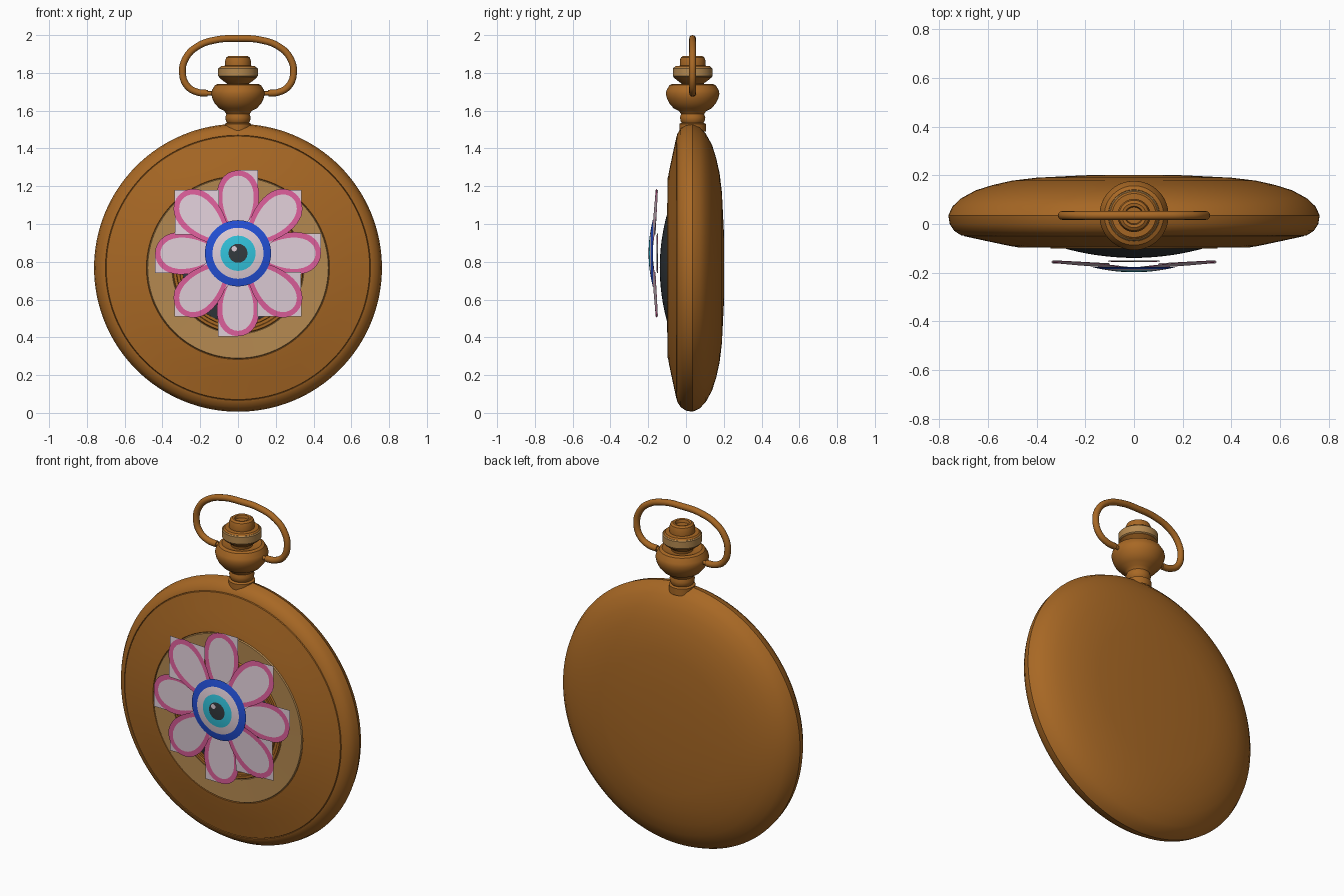
import bpy, bmesh, math
from mathutils import Matrix, Vector

cube = bpy.data.objects.get("Cube")
if cube:
    bpy.data.objects.remove(cube, do_unlink=True)


def material(name, r, g, b):
    m = bpy.data.materials.new(name)
    m.use_nodes = True
    m.diffuse_color = (r, g, b, 1)
    bsdf = m.node_tree.nodes["Principled BSDF"]
    bsdf.inputs["Base Color"].default_value = (r, g, b, 1)
    bsdf.inputs["Roughness"].default_value = 0.6
    return m


gold = material("bronze gold", 0.39, 0.138, 0.018)
pale_gold = material("pale gold", 0.46, 0.25, 0.08)
dark = material("dark glass", 0.034, 0.042, 0.048)
white = material("pinkish white", 0.75, 0.62, 0.69)
pink = material("pink", 0.73, 0.115, 0.33)
blue = material("royal blue", 0.017, 0.08, 0.68)
cyan = material("cyan", 0.032, 0.546, 0.716)


def finish(bm, name, mats, smooth=True):
    me = bpy.data.meshes.new(name)
    bm.to_mesh(me)
    bm.free()
    for m in mats:
        me.materials.append(m)
    if smooth:
        me.polygons.foreach_set("use_smooth", [True] * len(me.polygons))
        me.set_sharp_from_angle(angle=math.radians(32))
    ob = bpy.data.objects.new(name, me)
    bpy.context.collection.objects.link(ob)
    return ob


def lathe(name, profile, origin, axis, mats, rule=None, steps=96):
    """Spin (radius, position along axis) points around the y or z axis."""
    bm = bmesh.new()
    along = Vector((0, 1, 0)) if axis == "y" else Vector((0, 0, 1))
    origin = Vector(origin)
    vs = [bm.verts.new(origin + Vector((r, 0, 0)) + along * h) for r, h in profile]
    es = [bm.edges.new(pair) for pair in zip(vs, vs[1:])]
    bmesh.ops.spin(bm, geom=vs + es, cent=origin, axis=along,
                   angle=math.tau, steps=steps)
    bmesh.ops.remove_doubles(bm, verts=bm.verts, dist=1e-4)
    bmesh.ops.recalc_face_normals(bm, faces=bm.faces)
    # Open front dishes must face -y
    if axis == "y" and profile[0][1] < 0:
        if sum(f.normal.y * f.calc_area() for f in bm.faces) > 0:
            bmesh.ops.reverse_faces(bm, faces=bm.faces)
    if rule:
        for f in bm.faces:
            f.material_index = rule((f.calc_center_median() - origin).xz.length)
    return finish(bm, name, mats)


# Case: rounded back, rim, grooved front cover
CASE = (0, 0, 0.768)
lathe("case", [
    (0, 0.202), (0.2, 0.2), (0.4, 0.19), (0.5, 0.178), (0.58, 0.16), (0.65, 0.138),
    (0.71, 0.105), (0.745, 0.072), (0.762, 0.035), (0.756, 0), (0.738, -0.028),
    (0.71, -0.046), (0.702, -0.048), (0.7, -0.042), (0.697, -0.05), (0.6, -0.071),
    (0.51, -0.09), (0.485, -0.094), (0.48, -0.085)], CASE, "y", [gold], steps=128)

# Pale dial ring, stepped bezel and domed glass
lathe("dial_ring", [(0.482, -0.09), (0.478, -0.097), (0.35, -0.094), (0.345, -0.088)],
      CASE, "y", [pale_gold])
lathe("bezel", [(0.348, -0.088), (0.342, -0.1), (0.328, -0.1), (0.325, -0.092),
                (0.31, -0.092), (0.308, -0.1), (0.295, -0.1), (0.29, -0.085)],
      CASE, "y", [gold])
lathe("glass", [(0.3 * i / 10, -0.139 + 0.043 * (i / 10) ** 2) for i in range(11)],
      CASE, "y", [dark])

# Neck, bulb, crown collar and knob
STEM = (0, 0.035, 0)
lathe("neck", [(0.07, 1.49), (0.07, 1.53), (0.058, 1.536), (0.064, 1.545), (0.067, 1.565),
               (0.06, 1.585)], STEM, "z", [gold], steps=48)
lathe("bulb", [(0, 1.575), (0.06, 1.58), (0.072, 1.598), (0.1, 1.612), (0.124, 1.64),
               (0.136, 1.665), (0.142, 1.69), (0.138, 1.708), (0.122, 1.735),
               (0.106, 1.742), (0.085, 1.735), (0.06, 1.73), (0, 1.73)],
      STEM, "z", [gold], steps=64)
lathe("crown_base", [(0.055, 1.72), (0.06, 1.745), (0.075, 1.755), (0.1, 1.775),
                     (0.1, 1.785), (0, 1.785)], STEM, "z", [gold], steps=48)
lathe("crown_collar", [(0, 1.778), (0.1, 1.778), (0.105, 1.783), (0.105, 1.823),
                       (0.1, 1.828), (0, 1.828)], STEM, "z", [pale_gold], steps=48)
lathe("crown_knob", [(0.1, 1.826), (0.09, 1.836), (0.068, 1.838), (0.068, 1.865),
                     (0.062, 1.882), (0.05, 1.89), (0.038, 1.888), (0.034, 1.872),
                     (0, 1.872)], STEM, "z", [gold], steps=48)

# Bow: a round tube mirrored from half a path, with thin hinge pins
half = [(0.16, 1.692), (0.215, 1.698), (0.268, 1.73), (0.294, 1.8), (0.275, 1.88),
        (0.215, 1.94), (0.115, 1.975)]
path = [(-x, z) for x, z in half] + [(0, 1.982)] + [(x, z) for x, z in reversed(half)]
cu = bpy.data.curves.new("bow", "CURVE")
cu.dimensions = "3D"
cu.bevel_depth = 0.018
cu.bevel_resolution = 4
cu.use_fill_caps = True
sp = cu.splines.new("BEZIER")
sp.bezier_points.add(len(path) - 1)
for p, (x, z) in zip(sp.bezier_points, path):
    p.co = (x, 0.035, z)
    p.handle_left_type = p.handle_right_type = "AUTO"
cu.materials.append(gold)
bpy.context.collection.objects.link(bpy.data.objects.new("bow", cu))

for side, label in ((1, "left"), (-1, "right")):
    bm = bmesh.new()
    spot = Matrix.Translation((side * 0.15, 0.035, 1.692)) @ Matrix.Rotation(math.pi / 2, 4, "Y")
    bmesh.ops.create_cone(bm, cap_ends=True, segments=16, radius1=0.011, radius2=0.011,
                          depth=0.06, matrix=spot)
    finish(bm, "bow_pin_" + label, [gold])

# Flower: petals with a pink border, each on a white card
FLOWER_Z = 0.845


def outline(length, width, count=32):
    """Teardrop outline as (distance from centre, sideways) points."""
    angles = [math.tau * i / count for i in range(count)]
    return [(0.264 + length * math.cos(a), width * math.sin(a) * (1 + 0.25 * math.cos(a)))
            for a in angles]


def petal(name, degrees, card, tilt):
    a = math.radians(degrees)
    bm = bmesh.new()

    def place(points, back=0):
        return [bm.verts.new((t * math.cos(a) - s * math.sin(a),
                              -0.151 - tilt * (0.47 - t) + back,
                              FLOWER_Z + t * math.sin(a) + s * math.cos(a)))
                for t, s in points]

    outer, inner = place(outline(0.175, 0.109)), place(outline(0.147, 0.081))
    bm.faces.new(inner)
    for i in range(len(outer)):
        j = (i + 1) % len(outer)
        bm.faces.new((outer[i], outer[j], inner[j], inner[i])).material_index = 1
    bm.faces.new(place(card, 0.002))
    bm.normal_update()
    for f in bm.faces:
        if f.normal.y > 0:
            f.normal_flip()
    finish(bm, name, [white, pink], smooth=False)


square = [(0.141, 0), (0.307, -0.166), (0.474, 0), (0.307, 0.166)]
strip = [(0.1, -0.08), (0.374, -0.1), (0.474, 0), (0.374, 0.1), (0.1, 0.08)]
for k in range(8):
    if k % 2:
        card, tilt = (square if k % 4 == 3 else strip), 0.075
    else:
        flip = -1 if k % 4 == 2 else 1
        card = [(t, s * flip) for t, s in ((0.2, 0), (0.44, 0), (0.44, 0.105), (0.2, 0.105))]
        tilt = 0.015
    petal("petal_%d" % (k + 1), k * 45, card, tilt)

# Eye: shallow dome coloured in rings by radius
radii = (0, 0.025, 0.05, 0.07, 0.093, 0.115, 0.135, 0.155, 0.175)
lathe("eye", [(r, -0.198 + 0.022 * (r / 0.175) ** 2) for r in radii], (0, 0, FLOWER_Z), "y",
      [dark, cyan, white, blue],
      rule=lambda r: 0 if r < 0.05 else 1 if r < 0.093 else 2 if r < 0.135 else 3)
lathe("eye_glint", [(0, -0.2), (0.014, -0.2)], (-0.02, 0, FLOWER_Z + 0.024), "y",
      [white], steps=16)
